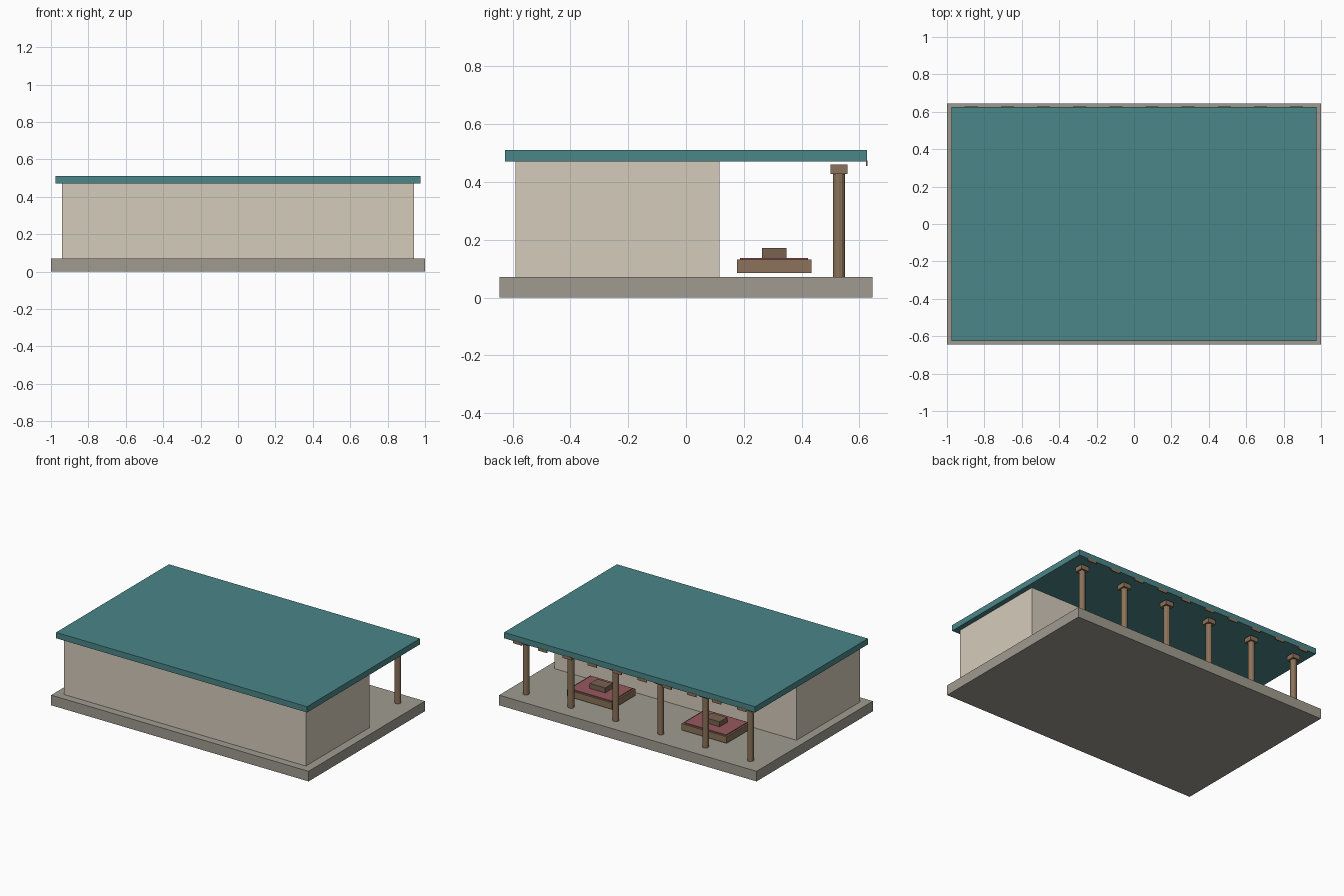
import bpy

if "Cube" in bpy.data.objects:
    bpy.data.objects.remove(bpy.data.objects["Cube"])


def material(name, rgb):
    m = bpy.data.materials.new(name)
    m.diffuse_color = (*rgb, 1)
    m.use_nodes = True
    m.node_tree.nodes["Principled BSDF"].inputs["Base Color"].default_value = m.diffuse_color
    return m


STONE = material("stone", (0.35, 0.33, 0.28))
PLASTER = material("plaster", (0.66, 0.60, 0.50))
TEAL = material("teal_tile", (0.07, 0.24, 0.25))
WOOD = material("wood", (0.26, 0.17, 0.10))
DARK_WOOD = material("dark_wood", (0.19, 0.125, 0.08))
CLOTH = material("red_cloth", (0.31, 0.10, 0.11))


def box(name, x, y, z, mat):
    """Box from (min, max) ranges on each axis."""
    r = (x, y, z)
    bpy.ops.mesh.primitive_cube_add(size=1, location=[(a + b) / 2 for a, b in r])
    o = bpy.context.object
    o.name = name
    o.scale = [b - a for a, b in r]
    bpy.ops.object.transform_apply(location=False, rotation=False, scale=True)
    o.data.materials.append(mat)
    return o


def around(c, half):
    return (c - half, c + half)


# Main building
box("plinth", (-1, 1), (-0.645, 0.645), (0, 0.071), STONE)
box("hall_walls", (-0.94, 0.94), (-0.59, 0.116), (0.071, 0.47), PLASTER)
box("roof_slab", (-0.975, 0.975), (-0.626, 0.626), (0.47, 0.511), TEAL)

# Porch columns with square capitals
for i in range(6):
    x = -0.872 + i * 0.3488
    bpy.ops.mesh.primitive_cylinder_add(vertices=12, radius=0.021, depth=0.357,
                                        location=(x, 0.529, 0.2495))
    col = bpy.context.object
    col.name = f"column_{i + 1}"
    col.data.materials.append(WOOD)
    box(f"capital_{i + 1}", around(x, 0.03), around(0.529, 0.03), (0.428, 0.46), WOOD)

# Thin tabs hanging along the rear eave
for i in range(10):
    x = -0.87 + i * 0.1933
    box(f"eave_tab_{i + 1}", around(x, 0.035), (0.622, 0.628), (0.455, 0.475), WOOD)

# Two low platforms with cloth and small table
for side, x in (("left", -0.445), ("right", 0.445)):
    box(f"{side}_platform", around(x, 0.175), (0.176, 0.434), (0.085, 0.131), WOOD)
    box(f"{side}_cloth", around(x, 0.163), (0.187, 0.422), (0.131, 0.137), CLOTH)
    box(f"{side}_low_table", around(x, 0.06), (0.263, 0.347), (0.137, 0.172), DARK_WOOD)
